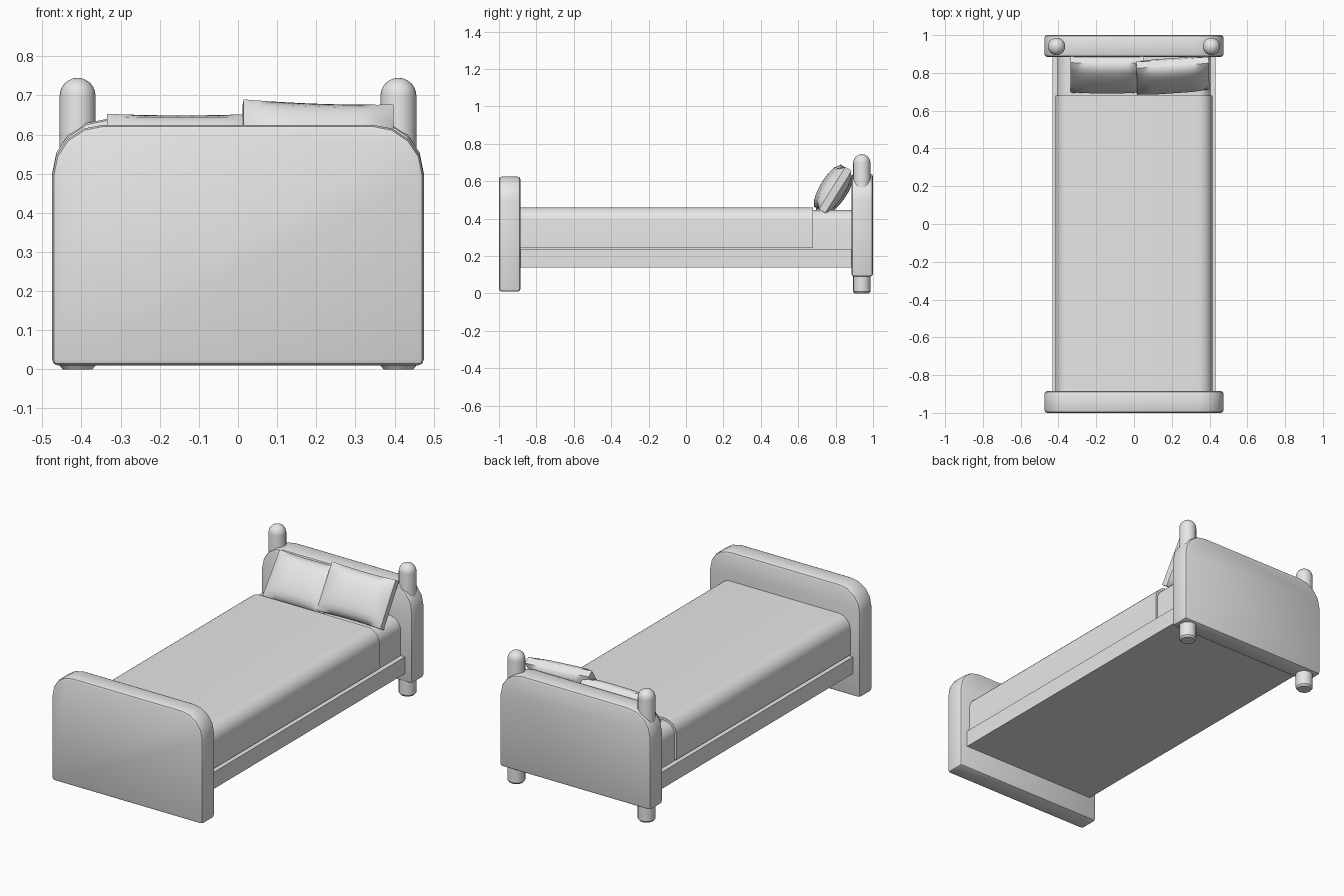
import bpy, bmesh, math
from mathutils import Matrix, Vector

if "Cube" in bpy.data.objects:
    bpy.data.objects.remove(bpy.data.objects["Cube"])

GREY = (0.8, 0.8, 0.8, 1.0)
grey = bpy.data.materials.new("plain grey")
grey.diffuse_color = GREY
grey.use_nodes = True
grey.node_tree.nodes["Principled BSDF"].inputs["Base Color"].default_value = GREY


def finish(name, bm, angle=35):
    bmesh.ops.recalc_face_normals(bm, faces=bm.faces)
    mesh = bpy.data.meshes.new(name)
    bm.to_mesh(mesh)
    bm.free()
    mesh.materials.append(grey)
    obj = bpy.data.objects.new(name, mesh)
    bpy.context.collection.objects.link(obj)
    bpy.ops.object.select_all(action="DESELECT")
    obj.select_set(True)
    bpy.context.view_layer.objects.active = obj
    bpy.ops.object.shade_smooth_by_angle(angle=math.radians(angle))
    return obj


def arch_profile(half, z0, z1, radius, steps):
    """Outline in x and z with two rounded top corners."""
    right = [(half, z0)]
    for i in range(steps + 1):
        a = math.pi / 2 * i / steps
        right.append((half - radius + radius * math.cos(a),
                      z1 - radius + radius * math.sin(a)))
    return right + [(-x, z) for x, z in reversed(right)]


def extrude_profile(name, points, y0, y1, bevel=0, angle=35):
    bm = bmesh.new()
    face = bm.faces.new([bm.verts.new((x, y0, z)) for x, z in points])
    moved = bmesh.ops.extrude_face_region(bm, geom=[face])["geom"]
    verts = [g for g in moved if isinstance(g, bmesh.types.BMVert)]
    bmesh.ops.translate(bm, verts=verts, vec=(0, y1 - y0, 0))
    bmesh.ops.recalc_face_normals(bm, faces=bm.faces)
    if bevel:
        edges = [e for e in bm.edges if e.calc_face_angle(0) > 1]
        bmesh.ops.bevel(bm, geom=edges, offset=bevel, segments=2,
                        profile=0.5, affect="EDGES")
    return finish(name, bm, angle)


def lathe(name, profile, x, y, sides=20):
    bm = bmesh.new()
    verts = [bm.verts.new((r, 0, z)) for r, z in profile]
    edges = [bm.edges.new(pair) for pair in zip(verts, verts[1:])]
    bmesh.ops.spin(bm, geom=verts + edges, cent=(0, 0, 0), axis=(0, 0, 1),
                   angle=math.tau, steps=sides, use_duplicate=False)
    bmesh.ops.remove_doubles(bm, verts=bm.verts, dist=0.0005)
    bmesh.ops.translate(bm, verts=bm.verts, vec=(x, y, 0))
    return finish(name, bm)


def pillow(name, centre, half, lean, tilt, turn):
    """Cushion that is thick in the middle and thinner at its rim."""
    bm = bmesh.new()
    bmesh.ops.create_cube(bm, size=2)
    bmesh.ops.subdivide_edges(bm, edges=bm.edges, cuts=9, use_grid_fill=True)
    for v in bm.verts:
        u, w = v.co.x, v.co.y
        puff = math.sqrt(max(0, (1 - u ** 4) * (1 - w ** 2)))
        pinch = 1 - 0.04 * (1 - u * u) * abs(w)
        v.co = Vector((u * half[0], w * half[1] * pinch,
                       v.co.z * half[2] * (0.32 + 0.68 * puff)))
    place = (Matrix.Translation(centre) @ Matrix.Rotation(math.radians(turn), 4, "Z")
             @ Matrix.Rotation(math.radians(tilt), 4, "Y")
             @ Matrix.Rotation(math.radians(lean), 4, "X"))
    bmesh.ops.transform(bm, matrix=place, verts=bm.verts)
    return finish(name, bm, 50)


# End boards
extrude_profile("footboard", arch_profile(0.475, 0.01, 0.625, 0.13, 4),
                -1.0, -0.885, 0.015, 25)
extrude_profile("headboard", arch_profile(0.475, 0.09, 0.64, 0.14, 4),
                0.885, 1.0, 0.015, 25)

# Headboard posts with domed tops
R = 0.046
post = [(0, 0), (R - 0.008, 0), (R, 0.01)]
for i in range(7):
    a = math.pi / 2 * i / 6
    post.append((R * math.cos(a), 0.745 - R + R * math.sin(a)))
for side, x in (("left", 0.41), ("right", -0.41)):
    lathe(side + "_post", post, x, 0.94)

# Base frame, mattress and blanket
extrude_profile("base_frame", [(-0.432, 0.14), (0.432, 0.14),
                               (0.432, 0.235), (-0.432, 0.235)], -0.89, 0.89)
extrude_profile("mattress", arch_profile(0.405, 0.22, 0.447, 0.07, 8), -0.89, 0.89)
extrude_profile("blanket", arch_profile(0.415, 0.242, 0.46, 0.075, 8), -0.89, 0.68)

# Pillows leaning on the headboard
pillow("left_pillow", (0.205, 0.785, 0.56), (0.192, 0.133, 0.062), 58, 2, 4)
pillow("right_pillow", (-0.143, 0.79, 0.535), (0.192, 0.133, 0.062), 53, 0, 0)
